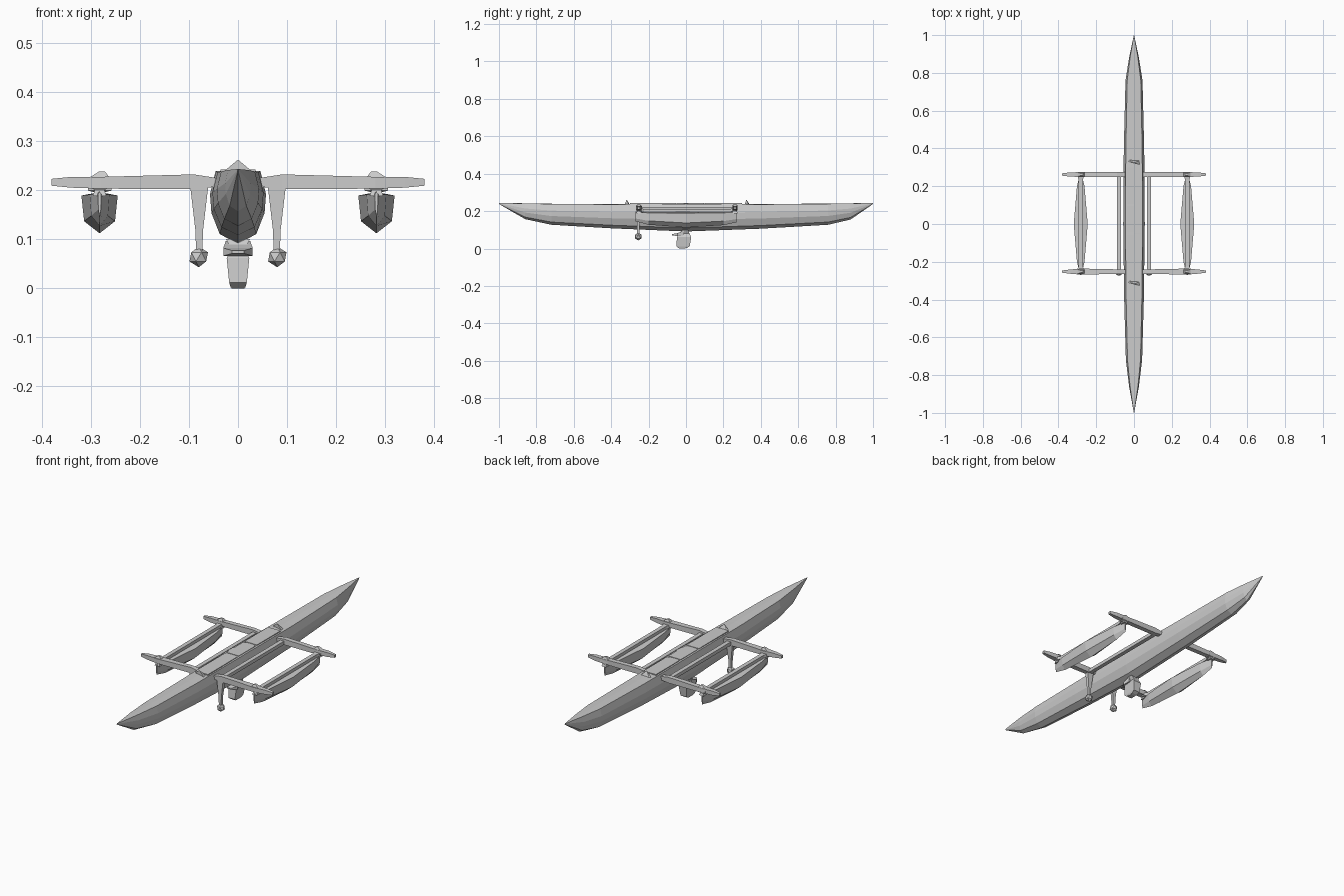
import bpy, bmesh, math
from mathutils import Vector

if "Cube" in bpy.data.objects:
    bpy.data.objects.remove(bpy.data.objects["Cube"])


def finish(name, bm):
    bmesh.ops.remove_doubles(bm, verts=bm.verts, dist=0.0002)
    bmesh.ops.recalc_face_normals(bm, faces=bm.faces)
    me = bpy.data.meshes.new(name)
    bm.to_mesh(me)
    bm.free()
    ob = bpy.data.objects.new(name, me)
    bpy.context.collection.objects.link(ob)
    return ob


def loft(name, rings):
    """Skin equal-length closed rings and cap both ends."""
    bm = bmesh.new()
    rows = [[bm.verts.new(p) for p in r] for r in rings]
    n = len(rows[0])
    for a, b in zip(rows, rows[1:]):
        for i in range(n):
            j = (i + 1) % n
            bm.faces.new((a[i], a[j], b[j], b[i]))
    bm.faces.new(rows[0])
    bm.faces.new(rows[-1])
    return finish(name, bm)


def rect(axis, t, a, b, ha, hb):
    """Rectangle ring across an axis: centre (a, b), half sizes (ha, hb)."""
    pts = []
    for sa, sb in ((-1, -1), (1, -1), (1, 1), (-1, 1)):
        p = [a + sa * ha, b + sb * hb]
        p.insert(axis, t)
        pts.append(p)
    return pts


def bar(name, axis, stations):
    return loft(name, [rect(axis, *s) for s in stations])


# Main hull: y, half width, bottom z, deck z
def hull_ring(y, w, zb, zt):
    h = zt - zb
    half = [(0.8, 1.0), (1.0, 0.68), (0.95, 0.42), (0.65, 0.13)]
    right = [(w * u, y, zb + h * v) for u, v in half]
    left = [(-x, yy, z) for x, yy, z in reversed(right)]
    return right + [(0, y, zb)] + left + [(0, y, zt + 0.03 * w)]


hull = [(-1, .0008, .238, .243), (-.86, .026, .157, .241), (-.72, .043, .127, .238),
        (-.4, .052, .108, .236), (0, .057, .091, .239), (.4, .054, .106, .236),
        (.76, .045, .127, .239), (.88, .026, .155, .241), (1, .0008, .238, .243)]
loft("main_hull", [hull_ring(*s) for s in hull])

# Raised deck panels and peaked deck fittings
for i, (y0, y1) in enumerate(((-.30, -.055), (-.045, .095), (.105, .30))):
    bar("deck_panel_%d" % i, 1, [(y0, 0, .237, .036, .005), (y1, 0, .237, .036, .005)])
for y in (-.318, .323):
    bm = bmesh.new()
    base = [bm.verts.new(p) for p in ((-.03, y + .008, .237), (.03, y - .008, .237),
                                      (.026, y + .012, .237), (-.024, y + .016, .237))]
    tip = bm.verts.new((0, y, .262))
    for i in range(4):
        bm.faces.new((base[i], base[(i + 1) % 4], tip))
    bm.faces.new(base)
    finish("deck_cleat", bm)

# Cross beams, carrying the floats
for name, y, sw in (("front_cross_beam", -.252, .016), ("rear_cross_beam", .262, .013)):
    half = [(.09, y, .217, .012, .015), (.28, y, .215, sw, .012),
            (.34, y, .216, .011, .011), (.38, y, .216, .006, .007)]
    left = [(-s[0],) + s[1:] for s in reversed(half)]
    bar(name, 0, left + [(-.045, y, .216, .012, .009), (.045, y, .216, .012, .009)] + half)


def float_ring(cx, y, w, zb, zt):
    zm = zb + (zt - zb) * .3
    return [(cx - w, y, zt - .005), (cx - w * .85, y, zm), (cx, y, zb),
            (cx + w * .85, y, zm), (cx + w, y, zt - .005), (cx, y, zt)]


for s, side in ((-1, "left"), (1, "right")):
    x = .282 * s
    # Outrigger float
    loft(side + "_float", [float_ring(x, *r) for r in (
        (-.27, .003, .145, .197), (-.2, .02, .127, .196), (0, .037, .112, .194),
        (.2, .02, .125, .196), (.27, .003, .14, .197))])
    # Rail above the float with flared ends
    bar(side + "_float_rail", 1, [(-.25, x, .207, .024, .008), (-.225, x, .204, .011, .008),
                                  (.235, x, .204, .011, .008), (.262, x, .207, .02, .008)])
    # Float mounts and their top knobs
    for y in (-.252, .262):
        bar(side + "_float_mount", 2, [(.188, x, y, .014, .014), (.2, x, y, .010, .010),
                                       (.208, x, y, .022, .014), (.226, x, y, .02, .012),
                                       (.238, x - s * .005, y, .006, .006)])
    # Rail beside the hull
    bar(side + "_hull_rail", 1, [(-.255, .08 * s, .212, .011, .009),
                                 (.258, .08 * s, .212, .011, .009)])
    # Landing strut and faceted foot
    bar(side + "_strut", 2, [(.07, .079 * s, -.255, .006, .007), (.12, .079 * s, -.255, .008, .007),
                             (.205, .079 * s, -.253, .018, .010)])
    bm = bmesh.new()
    bmesh.ops.create_icosphere(bm, subdivisions=1, radius=.021)
    bmesh.ops.translate(bm, verts=bm.verts, vec=Vector((.08 * s, -.255, .064)))
    finish(side + "_foot", bm)

# Keel pod with fin and forward wedge
bar("keel_fin", 2, [(.002, 0, -.018, .015, .022), (.012, 0, -.016, .018, .036),
                    (.062, 0, -.010, .023, .038), (.08, 0, -.008, .014, .026),
                    (.1, 0, -.005, .024, .015)])
bar("keel_wedge", 1, [(-.075, 0, .074, .012, .003), (-.045, 0, .074, .03, .008),
                      (-.01, 0, .084, .025, .012)])
bar("fin_base", 2, [(0, 0, -.02, .013, .015), (.004, 0, -.018, .015, .022)])
